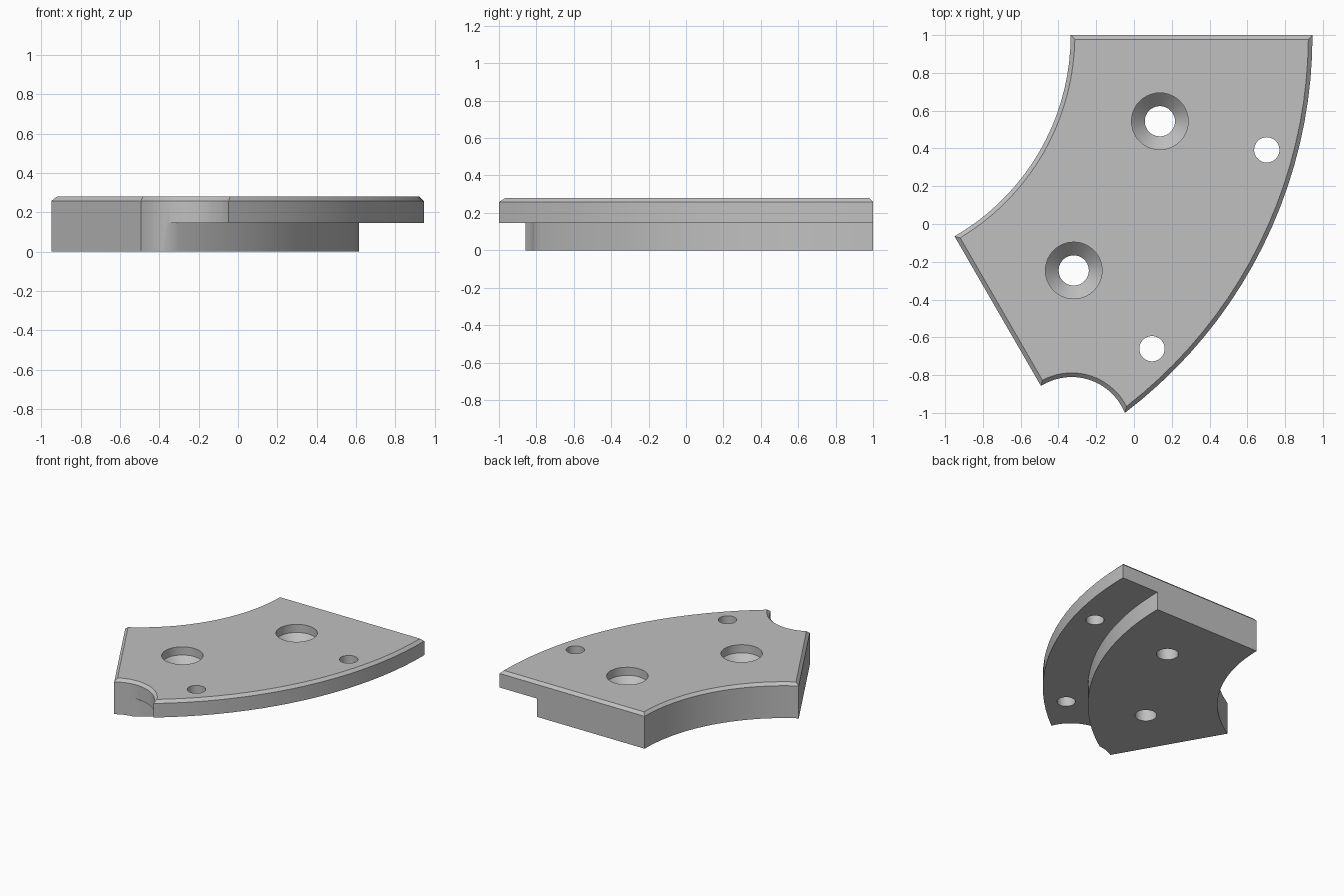
import bpy
import bmesh
from math import sin, cos, asin, acos, atan2, radians, pi, hypot, sqrt, tau

if "Cube" in bpy.data.objects:
    bpy.data.objects.remove(bpy.data.objects["Cube"], do_unlink=True)

CX, CY = -1.565, 1.0            # centre of the ring
R_IN, R_OUT, R_STEP = 1.23, 2.51, 2.18
SWEEP = radians(60)
NX, NY, NR = -0.33, -1.114, 0.304   # round notch at the corner
TOP, STEP_Z, BEVEL = 0.28, 0.146, 0.022

gray = bpy.data.materials.new("plain gray")
gray.use_nodes = True
colour = (0.53, 0.53, 0.53, 1)
gray.diffuse_color = colour
gray.node_tree.nodes["Principled BSDF"].inputs["Base Color"].default_value = colour


def arc(cx, cy, r, a0, a1, n):
    angles = [a0 + (a1 - a0) * i / n for i in range(n + 1)]
    return [(cx + r * cos(a), cy + r * sin(a)) for a in angles]


def outline(inset):
    """Ring sector with a notched corner, shrunk by inset."""
    ri, ro, nr = R_IN + inset, R_OUT - inset, NR + inset
    dx, dy = NX - CX, NY - CY
    # notch meets outer arc
    d = hypot(dx, dy)
    a_end = atan2(dy, dx) + acos((d * d + ro * ro - nr * nr) / (2 * d * ro))
    ex, ey = CX + ro * cos(a_end), CY + ro * sin(a_end)
    # notch meets slanted side
    ux, uy = cos(-SWEEP), sin(-SWEEP)
    along = dx * ux + dy * uy
    off = -dx * uy + dy * ux - inset
    t = along - sqrt(nr * nr - off * off)
    sx, sy = CX + ux * t - uy * inset, CY + uy * t + ux * inset
    pts = arc(CX, CY, ro, -asin(inset / ro), a_end, 20)
    pts += arc(NX, NY, nr, atan2(ey - NY, ex - NX), atan2(sy - NY, sx - NX), 14)[1:]
    pts += arc(CX, CY, ri, -SWEEP + asin(inset / ri), -asin(inset / ri), 18)
    return pts


def loft(name, rings):
    """Solid skinned through rings, each a (points, z) pair, bottom to top."""
    bm = bmesh.new()
    loops = [[bm.verts.new((x, y, z)) for x, y in pts] for pts, z in rings]
    for low, high in zip(loops, loops[1:]):
        for i in range(len(low)):
            j = (i + 1) % len(low)
            bm.faces.new((low[i], low[j], high[j], high[i]))
    bm.faces.new(loops[0])
    bm.faces.new(loops[-1])
    bmesh.ops.recalc_face_normals(bm, faces=bm.faces)
    mesh = bpy.data.meshes.new(name)
    bm.to_mesh(mesh)
    bm.free()
    mesh.materials.append(gray)
    obj = bpy.data.objects.new(name, mesh)
    bpy.context.collection.objects.link(obj)
    return obj


def hole(name, radius, angle, profile):
    """Round cutter on the ring, profile of (radius, z) pairs."""
    x, y = CX + radius * cos(angle), CY + radius * sin(angle)
    return loft(name, [(arc(x, y, r, 0, tau, 40)[:-1], z) for r, z in profile])


# Chamfered ring segment
segment = loft("ring_segment", [(outline(0), 0), (outline(0), TOP - BEVEL),
                                (outline(BEVEL), TOP)])

# Step under the outer rim
step = (arc(CX, CY, R_STEP, 0.2, -1.4, 50) + arc(CX, CY, 2.8, -1.4, 0.2, 50))
cutters = [loft("step_cutter", [(step, -0.1), (step, STEP_Z)])]

# Countersunk holes and plain rim holes
for side, angle in (("back", -pi / 12), ("front", -pi / 4)):
    cutters.append(hole(side + "_screw_cutter", 1.762, angle,
                        [(0.08, -0.1), (0.08, 0.145), (0.15, 0.215), (0.15, 0.4)]))
    cutters.append(hole(side + "_rim_cutter", 2.348, angle,
                        [(0.067, -0.1), (0.067, 0.4)]))

bpy.ops.object.select_all(action="DESELECT")
bpy.context.view_layer.objects.active = segment
segment.select_set(True)
for cutter in cutters:
    cutter.hide_render = True
    cut = segment.modifiers.new(cutter.name, "BOOLEAN")
    cut.operation = "DIFFERENCE"
    cut.solver = "EXACT"
    cut.object = cutter
    bpy.ops.object.modifier_apply(modifier=cut.name)
for cutter in cutters:
    bpy.data.objects.remove(cutter, do_unlink=True)

bpy.ops.object.shade_smooth_by_angle(angle=radians(30))
